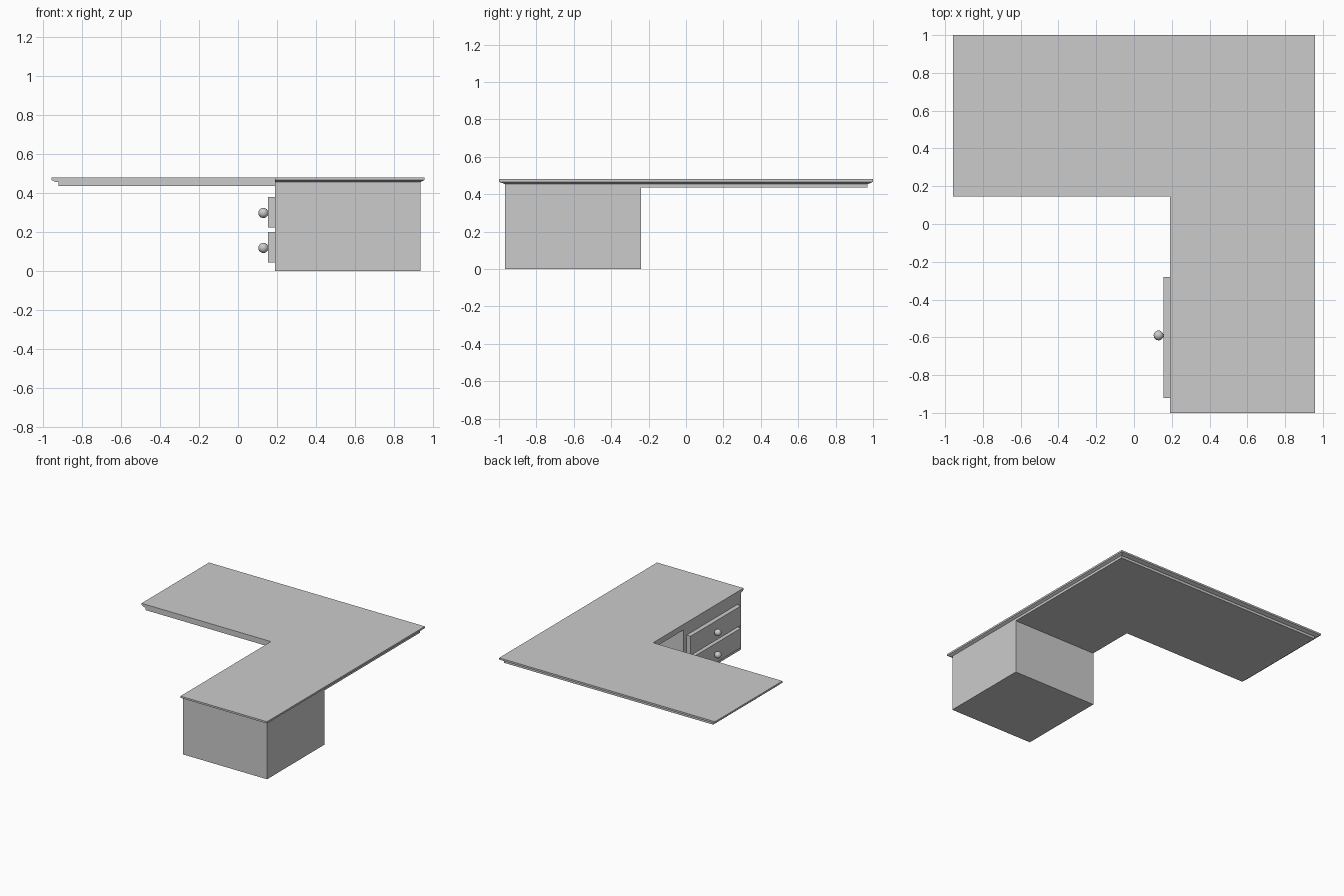
import bpy, bmesh

if "Cube" in bpy.data.objects:
    bpy.data.objects.remove(bpy.data.objects["Cube"])

IX, IY = 0.19, 0.145   # inner corner of the L


def finish(name, bm):
    bmesh.ops.recalc_face_normals(bm, faces=bm.faces)
    me = bpy.data.meshes.new(name)
    bm.to_mesh(me)
    bm.free()
    ob = bpy.data.objects.new(name, me)
    bpy.context.collection.objects.link(ob)
    return ob


def l_solid(name, rings):
    """Stack L outlines given as (z, left, right, front, back)."""
    bm = bmesh.new()
    loops = []
    for z, l, r, f, b in rings:
        pts = [(l, b), (l, IY), (IX, IY), (IX, f), (r, f), (r, b)]
        loops.append([bm.verts.new((x, y, z)) for x, y in pts])
    for lo, hi in zip(loops, loops[1:]):
        for i in range(6):
            j = (i + 1) % 6
            bm.faces.new((lo[i], lo[j], hi[j], hi[i]))
    bm.faces.new(loops[0])
    bm.faces.new(loops[-1])
    return finish(name, bm)


def box(name, lo, hi):
    bm = bmesh.new()
    bmesh.ops.create_cube(bm, size=1)
    for v in bm.verts:
        v.co = [lo[i] if v.co[i] < 0 else hi[i] for i in range(3)]
    return finish(name, bm)


# L-shaped top with its outer edges chamfered underneath
l_solid("desk_top", [
    (0.455, -0.935, 0.935, -0.97, 0.975),
    (0.466, -0.957, 0.957, -1.0, 1.0),
    (0.48, -0.957, 0.957, -1.0, 1.0)])

# Thinner panel below the top
l_solid("under_panel", [
    (0.435, -0.92, 0.935, -0.967, 0.97),
    (0.455, -0.92, 0.935, -0.967, 0.97)])

# Drawer cabinet
box("cabinet", (IX, -0.967, 0), (0.935, -0.24, 0.435))

# Drawer fronts with round knobs
for label, z in (("lower", 0.122), ("upper", 0.301)):
    box(label + "_drawer_front", (0.155, -0.92, z - 0.078), (IX, -0.28, z + 0.078))
    bpy.ops.mesh.primitive_uv_sphere_add(
        segments=24, ring_count=12, radius=0.026,
        location=(0.13, -0.59, z - 0.004))
    knob = bpy.context.object
    knob.name = label + "_knob"
    bpy.ops.object.shade_smooth()
